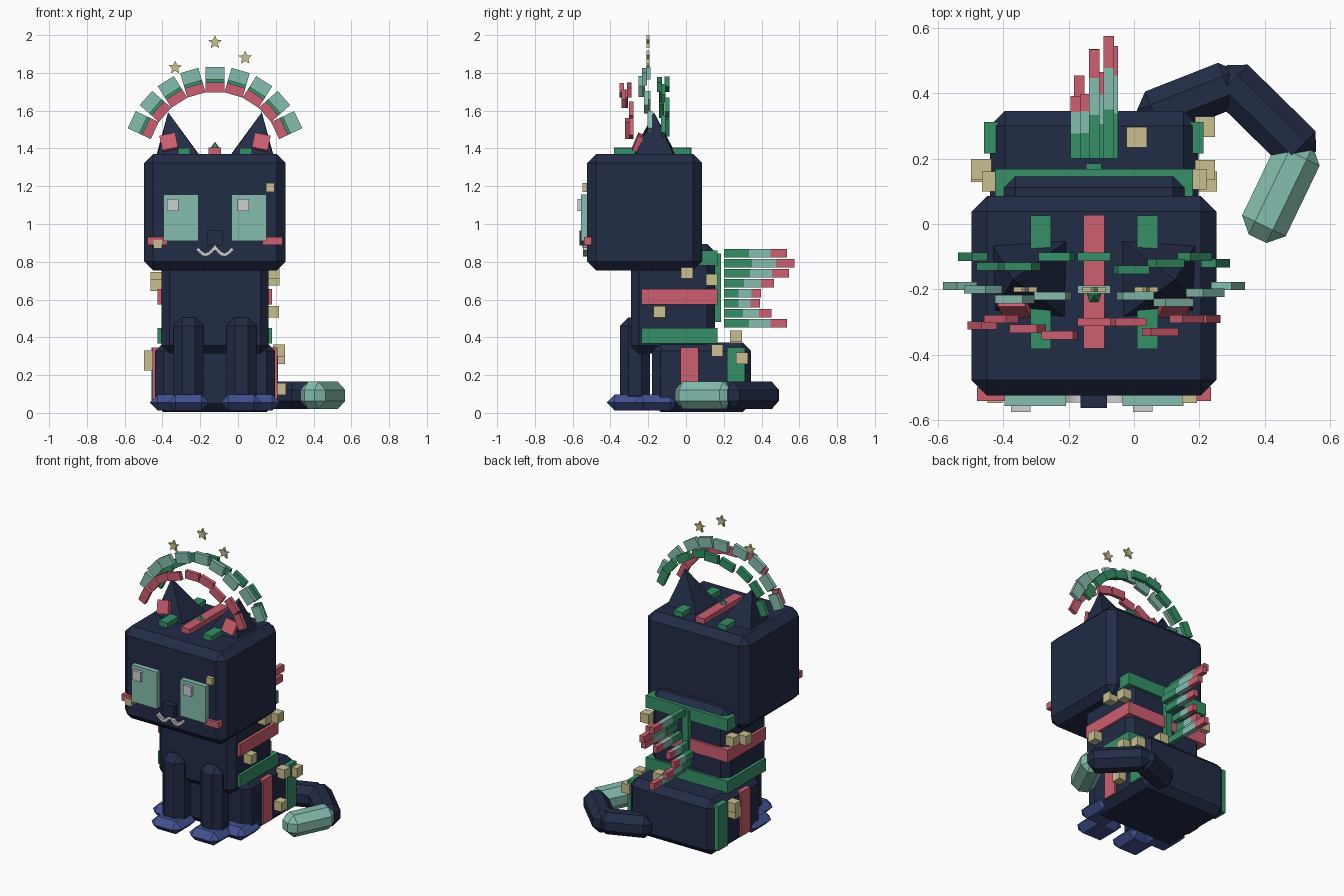
import bpy, bmesh, math
from mathutils import Vector, Euler

cube = bpy.data.objects.get("Cube")
if cube:
    bpy.data.objects.remove(cube, do_unlink=True)


def material(name, rgb):
    m = bpy.data.materials.new(name)
    m.use_nodes = True
    m.diffuse_color = (*rgb, 1)
    m.node_tree.nodes["Principled BSDF"].inputs["Base Color"].default_value = (*rgb, 1)
    return m


NAVY = material("navy", (.016, .025, .062))
BLUE = material("paw blue", (.055, .08, .28))
MINT = material("mint", (.235, .51, .425))
GREEN = material("green", (.036, .28, .135))
PINK = material("pink", (.61, .112, .162))
GOLD = material("pale gold", (.59, .53, .275))
WHITE = material("soft white", (.63, .63, .63))


def finish(bm, name, mat):
    bmesh.ops.recalc_face_normals(bm, faces=bm.faces)
    me = bpy.data.meshes.new(name)
    bm.to_mesh(me)
    bm.free()
    me.materials.append(mat)
    ob = bpy.data.objects.new(name, me)
    bpy.context.collection.objects.link(ob)
    return ob


def box(name, mat, centre, size, bevel=0, rot=(0, 0, 0)):
    """Box with optional chamfered edges."""
    bm = bmesh.new()
    bmesh.ops.create_cube(bm, size=1)
    bmesh.ops.scale(bm, vec=size, verts=bm.verts)
    if bevel:
        bmesh.ops.bevel(bm, geom=bm.edges[:], offset=bevel, segments=1,
                        profile=0.5, affect='EDGES')
    ob = finish(bm, name, mat)
    ob.location = centre
    ob.rotation_euler = rot
    return ob


def span(name, mat, x, y, z, bevel=0):
    """Box given by its extents on each axis."""
    lo, hi = Vector((x[0], y[0], z[0])), Vector((x[1], y[1], z[1]))
    return box(name, mat, (lo + hi) / 2, hi - lo, bevel)


MID = -.122            # symmetry line of the body
SIDES = (("right", -1), ("left", 1))

# Body masses
span("head", NAVY, (-.497, .252), (-.524, .085), (.755, 1.37), .047)
span("torso", NAVY, (-.405, .162), (-.292, .153), (.315, .895), .042)
span("haunches", NAVY, (-.44, .197), (-.18, .345), (.005, .372), .045)

# Legs and paws
for side, s in SIDES:
    box(f"{side}_front_leg", NAVY, (MID + s * .14, -.27, .275), (.16, .16, .46), .045)
    box(f"{side}_front_paw", BLUE, (MID + s * .14, -.305, .055), (.22, .23, .085), .042)
    box(f"{side}_rear_paw", BLUE, (MID + s * .235, -.155, .055), (.22, .23, .085), .042)


# Tail, bending round to the left
def tail_part(name, mat, a, b):
    a, b = Vector(a), Vector(b)
    d = b - a
    box(name, mat, (*((a + b) / 2), .093), (d.length, .148, .146), .044,
        (0, 0, math.atan2(d.y, d.x)))


tail_part("tail_base", NAVY, (.02, .32), (.325, .44))
tail_part("tail_middle", NAVY, (.265, .465), (.535, .2))
tail_part("tail_tip", MINT, (.52, .25), (.378, -.045))

# Ears with inner plates
for side, s in SIDES:
    bm = bmesh.new()
    base = [(MID + s * x, y, 1.355) for x, y in
            ((.075, -.045), (.312, -.06), (.306, -.27), (.08, -.29))]
    ring = [bm.verts.new(p) for p in base]
    tip = bm.verts.new((MID + s * .248, -.17, 1.592))
    bm.faces.new(ring)
    for i in range(4):
        bm.faces.new((ring[i], ring[(i + 1) % 4], tip))
    finish(bm, f"{side}_ear", NAVY)
    box(f"{side}_inner_ear", PINK, (MID + s * .244, -.255, 1.432), (.085, .03, .085),
        rot=(-.4, s * .2, 0))

# Head stripes and small gem
span("crown_stripe", PINK, (-.155, -.09), (-.38, .028), (1.36, 1.405))
for side, s in SIDES:
    box(f"{side}_crown_stripe", GREEN, (MID + s * .163, -.178, 1.38), (.064, .408, .045))
bm = bmesh.new()
bmesh.ops.create_cone(bm, segments=5, radius1=.03, radius2=0, depth=.04, cap_ends=True)
finish(bm, "crown_gem", GREEN).location = (MID, -.22, 1.415)

# Face
for side, s in SIDES:
    box(f"{side}_eye", MINT, (MID + s * .18, -.537, 1.033), (.187, .04, .245))
    box(f"{side}_cheek", PINK, (MID + s * .304, -.52, .911), (.107, .042, .042))
for x in (-.346, .027):
    box("eye_glint", WHITE, (x, -.56, 1.1), (.06, .03, .064))
span("nose", NAVY, (-.164, -.082), (-.563, -.52), (.885, .965))
for s in (-1, 1):
    for i in range(8):
        t = i / 7
        box("mouth_bead", WHITE, (MID + s * (.008 + .08 * t), -.53,
                                  .868 - .028 * math.sin(math.pi * t) - .004 * t),
            (.018, .03, .018), rot=(0, s * .6 * (1 - 2 * t), 0))
span("mouth_stem", WHITE, (-.13, -.114), (-.545, -.52), (.86, .905))

# Bands round the torso, strips down the haunches
for name, mat, z in (("upper_band", GREEN, .82), ("middle_band", PINK, .615),
                     ("lower_band", GREEN, .408)):
    span(name, mat, (-.425, .18), (-.235, .168), (z - .041, z + .041))
span("front_hip_strip", PINK, (-.453, .209), (-.03, .066), (.05, .345))
span("rear_hip_strip", GREEN, (-.459, .212), (.216, .312), (.05, .345))
span("spine_strip", GREEN, (-.146, -.099), (.145, .185), (.48, .845))

# Three-colour back quills in a wave
for i in range(8):
    x = MID + .058 * math.sin(i * .9)
    end = .48 + .095 * math.sin(i * .9 + .6)
    z = .845 - .053 * i
    cuts = [.2 + (end - .2) * f for f in (0, .4, .74, 1)]
    for part, mat, a, b in zip(("root", "middle", "tip"), (GREEN, MINT, PINK), cuts, cuts[1:]):
        span(f"quill_{part}", mat, (x - .016, x + .016), (a, b), (z - .022, z + .022))

# Floating arcs of blocks, each with its own depth wobble in hundredths
arcs = (("mint_arc", MINT, .453, .068, (19, 20, 23, 22, 20, 22, 24, 21, 19)),
        ("green_arc", GREEN, .41, .052, (10, 13, 13, 10, 10, 14, 12, 10, 12)),
        ("pink_arc", PINK, .378, .052, (31, 29, 32, 34, 30, 30, 33, 29, 29)))
for name, mat, radius, height, depths in arcs:
    for i, d in enumerate(depths):
        a = math.radians(16.2 * (i - 4))
        box(name, mat, (MID + radius * math.sin(a), -d / 100, 1.345 + radius * math.cos(a)),
            (.1, .025, height), rot=(0, a, 0))

# Stars
for x, z in ((-.333, 1.828), (MID, 1.962), (.038, 1.88)):
    bm = bmesh.new()
    ring = []
    for k in range(10):
        r = .017 if k % 2 else .038
        a = math.pi * k / 5
        ring.append(bm.verts.new((r * math.sin(a), -.008, r * math.cos(a))))
    face = bm.faces.new(ring)
    ext = bmesh.ops.extrude_face_region(bm, geom=[face])
    moved = [v for v in ext["geom"] if isinstance(v, bmesh.types.BMVert)]
    bmesh.ops.translate(bm, vec=(0, .016, 0), verts=moved)
    finish(bm, "star", GOLD).location = (x, -.2, z)

# Scattered gold studs: body, then face
studs = ((.008, .265, .405), (.217, .297, .29), (.217, .165, .33), (.222, .13, .127),
         (.19, .005, .743), (.19, .137, .705), (.187, -.14, .535),
         (-.433, .13, .715), (-.433, 0, .675), (-.467, .167, .3), (-.467, .16, .255))
for p in studs:
    box("gold_stud", GOLD, p, (.062, .062, .062))
for x, z in ((-.425, .893), (.17, 1.193)):
    box("face_stud", GOLD, (x, -.53, z), (.046, .035, .046))
